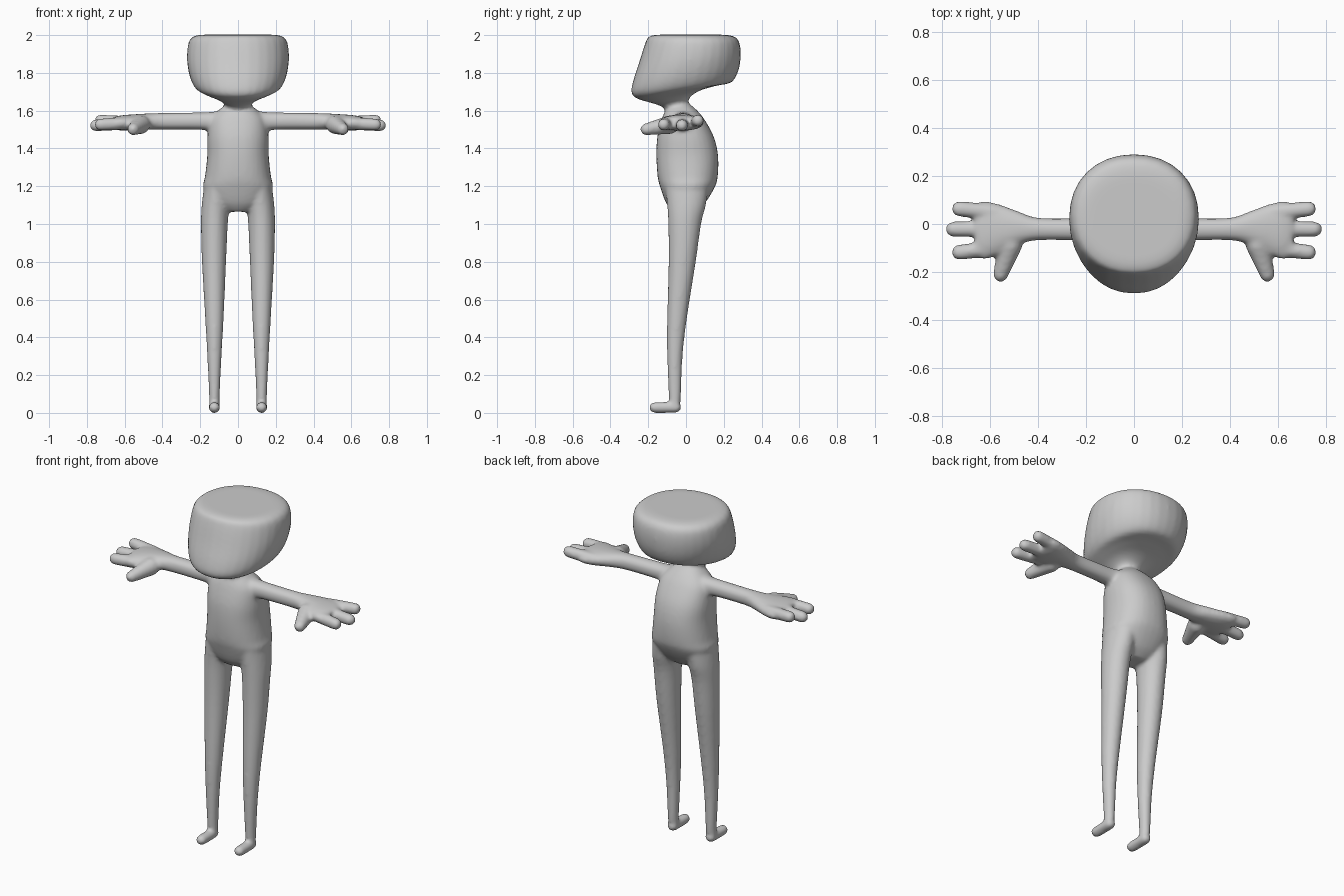
import bpy, bmesh, math
from mathutils import Vector

if "Cube" in bpy.data.objects:
    bpy.data.objects.remove(bpy.data.objects["Cube"], do_unlink=True)

clay = bpy.data.materials.new("light_grey_clay")
clay.use_nodes = True
clay.diffuse_color = (0.6, 0.6, 0.6, 1)
clay.node_tree.nodes["Principled BSDF"].inputs["Base Color"].default_value = clay.diffuse_color

bm = bmesh.new()
SIDES = 32


def smooth_rows(rows, steps=4):
    """Fill in rows of numbers along a Catmull-Rom curve."""
    out = []
    for i in range(len(rows) - 1):
        a, b, c, d = (rows[max(0, min(len(rows) - 1, i + k))] for k in (-1, 0, 1, 2))
        for s in range(steps):
            t = s / steps
            out.append([q + t / 2 * (r - p + t * (2 * p - 5 * q + 4 * r - w + t * (3 * (q - r) + w - p)))
                        for p, q, r, w in zip(a, b, c, d)])
    return out + [list(rows[-1])]


def loft(rings, power=2.0):
    """Skin closed rings given as (centre, half axis, other half axis)."""
    loops = []
    for centre, u, v in rings:
        loop = []
        for k in range(SIDES):
            angle = math.tau * k / SIDES
            c, s = math.cos(angle), math.sin(angle)
            e = 2 / power
            loop.append(bm.verts.new(centre + u * math.copysign(abs(c) ** e, c)
                                     + v * math.copysign(abs(s) ** e, s)))
        loops.append(loop)
    for lo, hi in zip(loops, loops[1:]):
        for k in range(SIDES):
            n = (k + 1) % SIDES
            bm.faces.new((lo[k], lo[n], hi[n], hi[k]))
    bm.faces.new(loops[0][::-1])
    bm.faces.new(loops[-1])


def upright(rows, power=2.0):
    """Rows: front y, front z, back y, back z, half width, centre x."""
    rings = []
    for fy, fz, by, bz, w, x in smooth_rows(rows):
        front, back = Vector((x, fy, fz)), Vector((x, by, bz))
        rings.append(((front + back) / 2, Vector((w, 0, 0)), (back - front) / 2))
    loft(rings, power)


def capsule(start, end, r0, r1):
    """Tapered rod with round ends; the ends are the outer tips."""
    a, b = Vector(start), Vector(end)
    axis = (b - a).normalized()
    u = axis.orthogonal().normalized()
    v = axis.cross(u)
    a, b = a + axis * r0, b - axis * r1
    rings = []
    for base, r, angles in ((a, r0, range(-80, 1, 16)), (b, r1, range(0, 81, 16))):
        for deg in angles:
            t = math.radians(deg)
            rings.append((base + axis * r * math.sin(t), u * r * math.cos(t), v * r * math.cos(t)))
    loft(rings)


# head and neck: tilted rings, chin low in front, flat crown
upright([(-.10, 1.54, .04, 1.54, .085, 0), (-.115, 1.61, .01, 1.645, .07, 0),
         (-.17, 1.637, .06, 1.70, .11, 0), (-.25, 1.66, .16, 1.732, .18, 0),
         (-.288, 1.69, .24, 1.75, .225, 0), (-.282, 1.75, .277, 1.81, .255, 0),
         (-.25, 1.85, .29, 1.89, .27, 0), (-.215, 1.96, .283, 1.96, .262, 0),
         (-.195, 1.993, .255, 1.993, .235, 0), (-.15, 2.002, .2, 2.002, .19, 0)], 2.15)

# torso with rounded back
upright([(-.07, 1.065, .05, 1.065, .07, 0), (-.105, 1.11, .10, 1.11, .14, 0),
         (-.135, 1.19, .15, 1.19, .185, 0), (-.15, 1.25, .168, 1.25, .175, 0),
         (-.157, 1.36, .17, 1.36, .163, 0), (-.152, 1.46, .148, 1.46, .162, 0),
         (-.13, 1.55, .10, 1.55, .148, 0), (-.11, 1.60, .06, 1.60, .105, 0),
         (-.09, 1.635, .02, 1.635, .06, 0)], 2.3)

for side in (1, -1):
    # leg
    upright([(y0, z, y1, z, w, side * x) for y0, y1, z, w, x in (
        (-.11, .12, 1.2, .075, .105), (-.10, .105, 1.1, .074, .118),
        (-.094, .08, 1, .071, .125), (-.092, .052, .8, .064, .127),
        (-.10, .005, .5, .049, .125), (-.10, -.018, .3, .038, .125),
        (-.092, -.026, .1, .029, .125), (-.088, -.032, .03, .027, .125))])
    # foot
    capsule((side * .125, -.025, .03), (side * .125, -.195, .028), .03, .029)

    # arm widening into the palm
    rings = []
    for x, y0, y1, z0, z1 in smooth_rows([
            (.09, -.085, .045, 1.47, 1.60), (.16, -.07, .028, 1.495, 1.592),
            (.25, -.068, .024, 1.50, 1.59), (.40, -.068, .026, 1.50, 1.588),
            (.48, -.085, .052, 1.50, 1.585), (.56, -.125, .082, 1.495, 1.58),
            (.62, -.148, .095, 1.495, 1.575), (.66, -.135, .088, 1.505, 1.565)]):
        rings.append((Vector((side * x, (y0 + y1) / 2, (z0 + z1) / 2)),
                      Vector((0, (y1 - y0) / 2, 0)), Vector((0, 0, (z1 - z0) / 2))))
    loft(rings, 2.2)

    # three fingers and a thumb
    for root, tip, z in ((.045, .066, 1.55), (-.02, -.022, 1.52), (-.095, -.122, 1.525)):
        reach = .785 if abs(tip) < .05 else .76
        capsule((side * .54, root, 1.535), (side * reach, tip, z), .034, .032)
    capsule((side * .50, -.04, 1.535), (side * .565, -.24, 1.495), .05, .032)

bmesh.ops.recalc_face_normals(bm, faces=bm.faces)
mesh = bpy.data.meshes.new("figure_body")
bm.to_mesh(mesh)
bm.free()
mesh.materials.append(clay)
body = bpy.data.objects.new("figure_body", mesh)
bpy.context.collection.objects.link(body)

# fuse the parts into one soft skin
fuse = body.modifiers.new("fuse", "REMESH")
fuse.mode = "VOXEL"
fuse.voxel_size = 0.01
fuse.use_smooth_shade = True
soften = body.modifiers.new("soften", "SMOOTH")
soften.factor = 0.5
soften.iterations = 8
